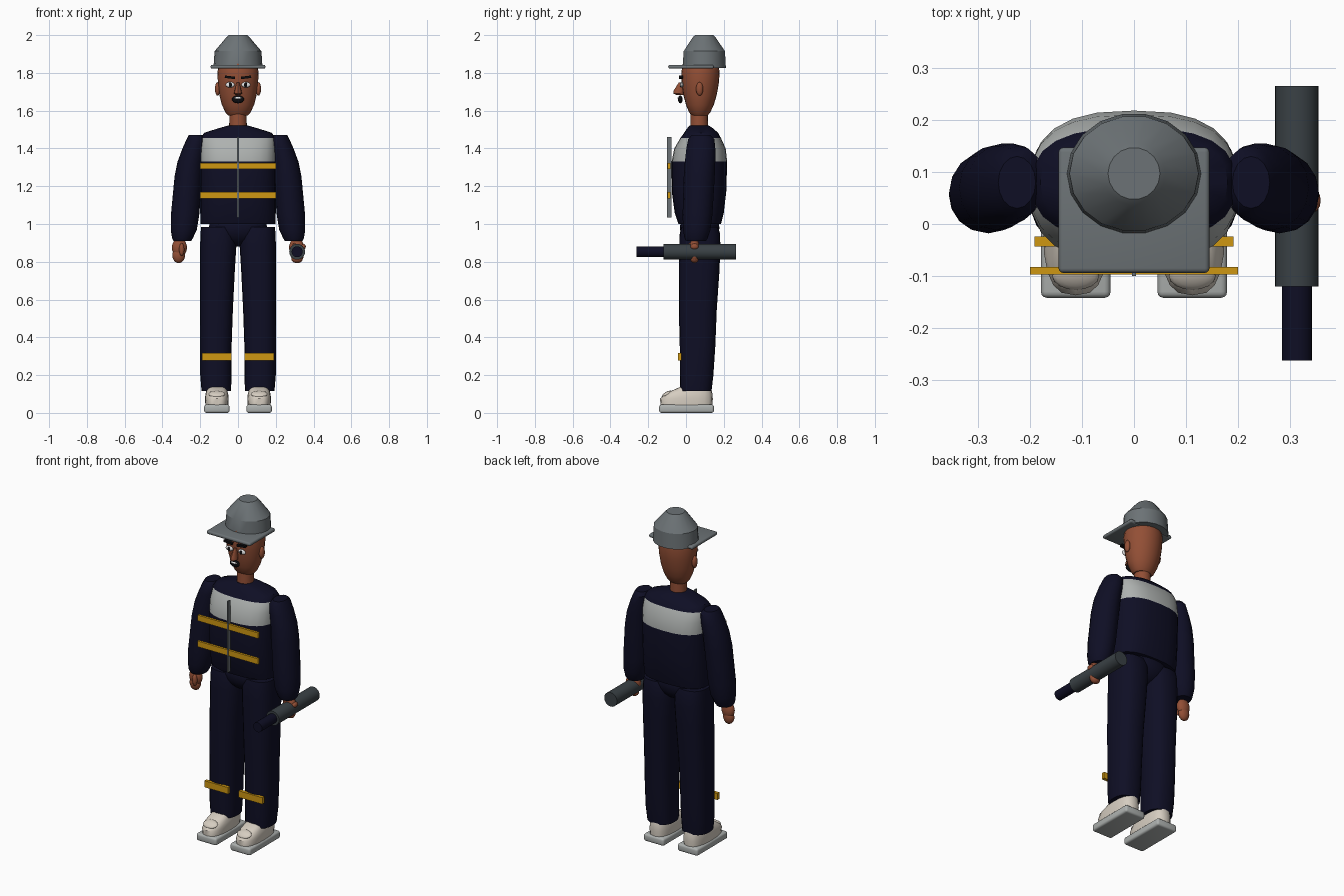
import bpy, bmesh, math
from mathutils import Vector


def material(name, rgb):
    m = bpy.data.materials.new(name)
    m.diffuse_color = (*rgb, 1)
    return m


NAVY = material("navy cloth", (0.0045, 0.0045, 0.018))
SKIN = material("brown skin", (0.29, 0.078, 0.036))
HAT = material("hat grey", (0.15, 0.17, 0.18))
PALE = material("pale grey", (0.42, 0.44, 0.43))
CREAM = material("cream leather", (0.67, 0.61, 0.53))
GOLD = material("gold stripe", (0.62, 0.31, 0.006))
BATON = material("slate", (0.042, 0.053, 0.06))
BLACK = material("black", (0.004, 0.004, 0.005))
WHITE = material("white", (0.8, 0.8, 0.8))


def finish(name, bm, mats, smooth=40):
    bmesh.ops.recalc_face_normals(bm, faces=bm.faces)
    me = bpy.data.meshes.new(name)
    bm.to_mesh(me)
    bm.free()
    for m in mats:
        me.materials.append(m)
    ob = bpy.data.objects.new(name, me)
    bpy.context.collection.objects.link(ob)
    bpy.ops.object.select_all(action='DESELECT')
    ob.select_set(True)
    bpy.context.view_layer.objects.active = ob
    bpy.ops.object.shade_smooth_by_angle(angle=math.radians(smooth))
    return ob


def loft(name, rings, mats, sides=20, power=2.0, band=None, smooth=40):
    """Stack of rounded rings (z, centre x, half width, front y, back y)."""
    bm = bmesh.new()
    loops = []
    for z, cx, rx, yf, yb in rings:
        cy, ry = (yf + yb) / 2, (yb - yf) / 2
        loop = []
        for i in range(sides):
            a = 2 * math.pi * i / sides
            c, s = math.cos(a), math.sin(a)
            loop.append(bm.verts.new((
                cx + rx * math.copysign(abs(c) ** (2 / power), c),
                cy + ry * math.copysign(abs(s) ** (2 / power), s), z)))
        loops.append(loop)
    for a, b in zip(loops, loops[1:]):
        for i in range(sides):
            j = (i + 1) % sides
            bm.faces.new((a[i], a[j], b[j], b[i]))
    bm.faces.new(loops[0])
    bm.faces.new(loops[-1])
    if band:
        for f in bm.faces:
            if band[0] < f.calc_center_median().z < band[1]:
                f.material_index = 1
    return finish(name, bm, mats, smooth)


def box(name, lo, hi, mat, bevel=0.0, tilt=0.0):
    bm = bmesh.new()
    lo, hi = Vector(lo), Vector(hi)
    bmesh.ops.create_cube(bm, size=1)
    bmesh.ops.scale(bm, vec=hi - lo, verts=bm.verts)
    if bevel:
        bmesh.ops.bevel(bm, geom=bm.edges[:], offset=bevel, segments=3,
                        profile=0.5, affect='EDGES')
    ob = finish(name, bm, [mat])
    ob.location = (lo + hi) / 2
    ob.rotation_euler.y = tilt
    return ob


def ball(name, centre, radii, mat, seg=16, rot=(0, 0, 0)):
    bm = bmesh.new()
    bmesh.ops.create_uvsphere(bm, u_segments=seg, v_segments=10, radius=1)
    bmesh.ops.scale(bm, vec=radii, verts=bm.verts)
    ob = finish(name, bm, [mat], 60)
    ob.location, ob.rotation_euler = centre, rot
    return ob


def rod(name, x, z, y0, y1, r, mat):
    bm = bmesh.new()
    bmesh.ops.create_cone(bm, cap_ends=True, segments=24, radius1=r,
                          radius2=r, depth=y1 - y0)
    ob = finish(name, bm, [mat])
    ob.location = (x, (y0 + y1) / 2, z)
    ob.rotation_euler.x = math.pi / 2
    return ob


# Jacket with a pale band around the chest
loft("jacket", [
    (1.00, 0, 0.198, -0.04, 0.185), (1.06, 0, 0.20, -0.06, 0.20),
    (1.17, 0, 0.20, -0.075, 0.213), (1.33, 0, 0.20, -0.076, 0.218),
    (1.40, 0, 0.20, -0.062, 0.21), (1.455, 0, 0.196, -0.03, 0.185),
    (1.482, 0, 0.18, -0.01, 0.17), (1.505, 0, 0.11, 0.005, 0.145),
    (1.522, 0, 0.05, 0.02, 0.12)],
    [NAVY, PALE], sides=24, power=2.6, band=(1.335, 1.45))
ball("pelvis", (0, 0.072, 0.98), (0.155, 0.105, 0.10), NAVY, 20)
for z in (1.152, 1.307):
    box("chest_stripe", (-0.2, -0.097, z - 0.017), (0.2, -0.083, z + 0.017), GOLD)
box("zipper", (-0.004, -0.1, 1.035), (0.004, -0.076, 1.46), HAT)

# Neck and head
loft("neck", [(1.49, 0, 0.047, 0.022, 0.116), (1.62, 0, 0.045, 0.025, 0.115)], [SKIN])
loft("head", [
    (1.575, 0, 0.052, 0.03, 0.115), (1.59, 0, 0.066, 0.017, 0.128),
    (1.63, 0, 0.085, 0.0, 0.147), (1.68, 0, 0.098, -0.013, 0.162),
    (1.74, 0, 0.106, -0.023, 0.173), (1.80, 0, 0.109, -0.025, 0.178),
    (1.86, 0, 0.10, -0.015, 0.17), (1.90, 0, 0.06, 0.02, 0.13)], [SKIN], sides=24)

# Face
loft("nose", [(1.683, 0, 0.012, -0.05, -0.01), (1.69, 0, 0.021, -0.066, -0.01),
              (1.705, 0, 0.018, -0.066, -0.01), (1.75, 0, 0.007, -0.038, -0.01)],
     [SKIN], sides=12)
ball("mouth", (0, -0.03, 1.66), (0.032, 0.012, 0.021), BLACK)
ball("teeth", (0, -0.038, 1.667), (0.02, 0.006, 0.006), WHITE)
for s in (-1, 1):
    ball("eye_white", (s * 0.042, -0.022, 1.737), (0.024, 0.008, 0.015), WHITE)
    ball("pupil", (s * 0.04, -0.029, 1.737), (0.009, 0.004, 0.012), BLACK)
    box("eyebrow", (s * 0.043 - 0.027, -0.036, 1.77),
        (s * 0.043 + 0.027, -0.016, 1.783), BLACK, tilt=-s * 0.12)
    ball("ear", (s * 0.108, 0.072, 1.715), (0.014, 0.019, 0.036), SKIN)

# Hat
loft("hat_crown", [(1.825, 0, 0.13, -0.02, 0.213), (1.915, 0, 0.124, -0.014, 0.208),
                   (1.99, 0, 0.06, 0.036, 0.156), (2.0, 0, 0.05, 0.047, 0.147)],
     [HAT], sides=18, smooth=30)
box("hat_brim", (-0.145, -0.094, 1.822), (0.145, 0.147, 1.843), HAT, 0.009)

for s in (-1, 1):
    # Sleeve
    loft("sleeve", [
        (0.91, s * 0.295, 0.047, 0.0, 0.105), (0.925, s * 0.294, 0.055, -0.008, 0.115),
        (0.97, s * 0.287, 0.069, -0.016, 0.13), (1.05, s * 0.28, 0.075, -0.018, 0.14),
        (1.25, s * 0.263, 0.073, -0.012, 0.152), (1.33, s * 0.252, 0.068, -0.006, 0.155),
        (1.40, s * 0.234, 0.06, 0.002, 0.155), (1.45, s * 0.222, 0.05, 0.012, 0.15),
        (1.47, s * 0.225, 0.036, 0.03, 0.13)], [NAVY], sides=16)

    # Hand
    ball("palm", (s * 0.31, 0.045, 0.875), (0.04, 0.027, 0.05), SKIN)
    ball("fingers", (s * 0.314, 0.045, 0.835), (0.034, 0.024, 0.042), SKIN)
    ball("thumb", (s * 0.298, 0.018, 0.865), (0.014, 0.014, 0.034), SKIN, 12)

    # Trouser leg and its stripe
    loft("trouser_leg", [
        (0.115, s * 0.115, 0.078, -0.03, 0.135), (0.2, s * 0.117, 0.083, -0.033, 0.145),
        (0.35, s * 0.117, 0.083, -0.033, 0.155), (0.55, s * 0.114, 0.087, -0.038, 0.163),
        (0.75, s * 0.109, 0.092, -0.037, 0.177), (0.88, s * 0.105, 0.096, -0.035, 0.182),
        (0.95, s * 0.104, 0.094, -0.033, 0.18), (0.985, s * 0.108, 0.088, -0.025, 0.17)],
        [NAVY], sides=20, power=2.5)
    box("leg_stripe", (s * 0.113 - 0.078, -0.043, 0.277),
        (s * 0.113 + 0.078, -0.024, 0.316), GOLD)

    # Shoe
    box("sole", (s * 0.112 - 0.067, -0.142, 0.0), (s * 0.112 + 0.067, 0.148, 0.044),
        PALE, 0.012)
    loft("shoe", [
        (0.035, s * 0.112, 0.060, -0.135, 0.14), (0.075, s * 0.112, 0.063, -0.137, 0.142),
        (0.1, s * 0.112, 0.06, -0.117, 0.14), (0.12, s * 0.112, 0.055, -0.07, 0.136),
        (0.138, s * 0.112, 0.05, -0.03, 0.13)], [CREAM], sides=20, power=2.8)
    ball("shoe_strap", (s * 0.112, -0.1, 0.1), (0.045, 0.03, 0.012), CREAM, rot=(0.5, 0, 0))

# Torch held in one hand
rod("torch_body", 0.313, 0.853, -0.12, 0.265, 0.042, BATON)
rod("torch_handle", 0.313, 0.853, -0.262, -0.118, 0.029, NAVY)
ball("gripping_finger", (0.345, 0.045, 0.88), (0.014, 0.022, 0.016), SKIN, 12)
ball("gripping_fingertips", (0.313, 0.045, 0.815), (0.03, 0.022, 0.022), SKIN, 12)
